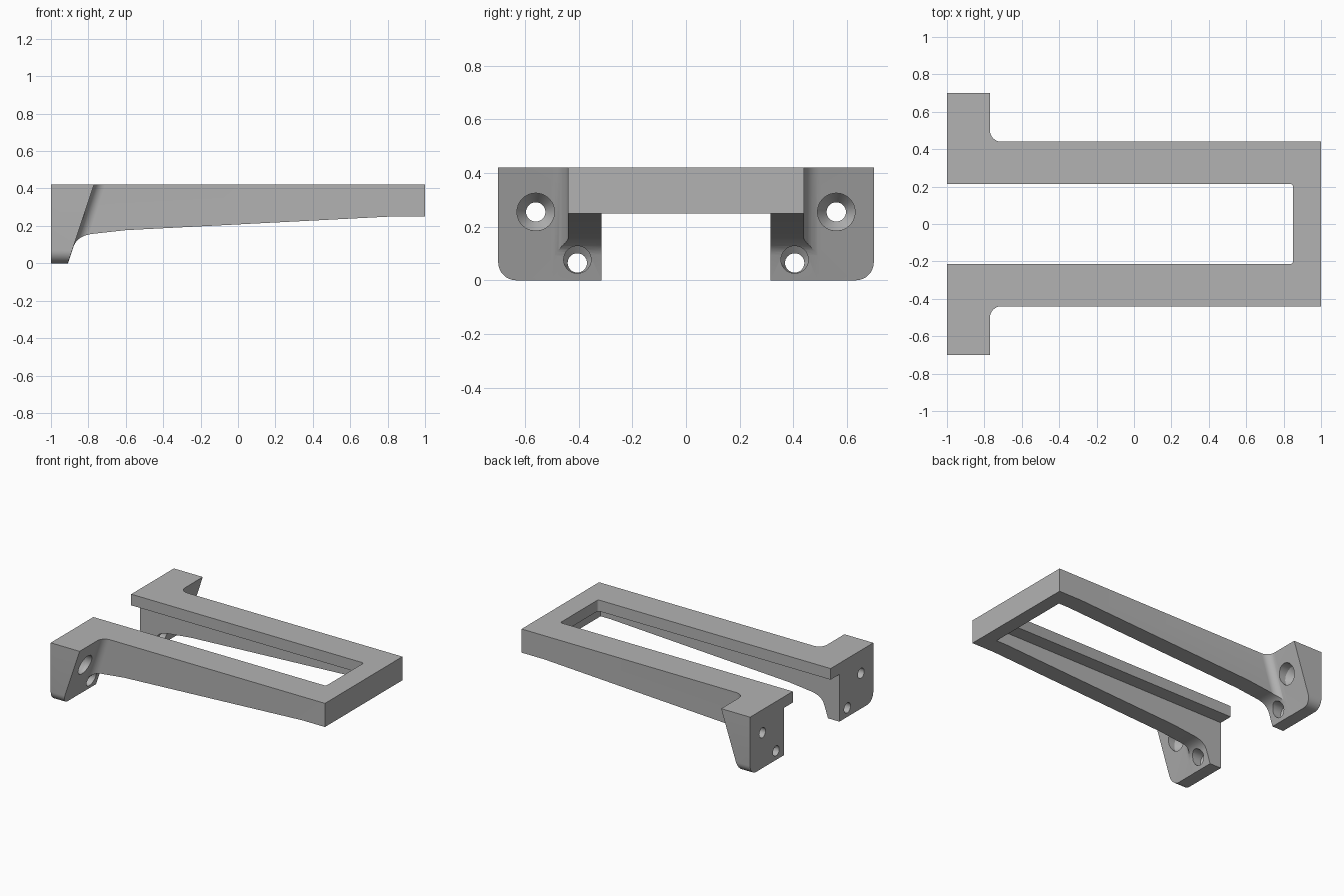
import bpy, bmesh, math
from mathutils import Vector

cube = bpy.data.objects.get("Cube")
if cube:
    bpy.data.objects.remove(cube, do_unlink=True)

HEIGHT, LEAN = 0.42, 0.14          # overall height, slope of the ear faces
ARM_OUT, ARM_IN, LIP_IN, EAR_OUT = 0.44, 0.315, 0.215, 0.70

grey = bpy.data.materials.new("plain grey")
grey.use_nodes = True
grey.diffuse_color = (0.45, 0.45, 0.45, 1)
grey.node_tree.nodes["Principled BSDF"].inputs["Base Color"].default_value = (0.45, 0.45, 0.45, 1)


def arc(cx, cy, r, start, end, steps=8):
    angles = [math.radians(start + (end - start) * i / steps) for i in range(steps + 1)]
    return [(cx + r * math.cos(a), cy + r * math.sin(a)) for a in angles]


def make(name, bm):
    bmesh.ops.recalc_face_normals(bm, faces=bm.faces)
    mesh = bpy.data.meshes.new(name)
    bm.to_mesh(mesh)
    bm.free()
    mesh.materials.append(grey)
    obj = bpy.data.objects.new(name, mesh)
    bpy.context.collection.objects.link(obj)
    return obj


def loft(bm, rings):
    """Closed solid through rings of equal length."""
    rows = [[bm.verts.new(p) for p in ring] for ring in rings]
    n = len(rows[0])
    for a, b in zip(rows, rows[1:]):
        for i in range(n):
            bm.faces.new((a[i], a[(i + 1) % n], b[(i + 1) % n], b[i]))
    bm.faces.new(rows[0])
    bm.faces.new(rows[-1])


def cut(target, bm):
    cutter = make("cutter", bm)
    cutter.hide_render = True
    mod = target.modifiers.new("cut", "BOOLEAN")
    mod.operation, mod.solver, mod.object = "DIFFERENCE", "EXACT", cutter
    bpy.context.view_layer.objects.active = target
    bpy.ops.object.modifier_apply(modifier=mod.name)
    bpy.data.objects.remove(cutter, do_unlink=True)


# Plan outline of half the frame, mirrored into a U with two ears
half = arc(0.835, LIP_IN - 0.015, 0.015, 0, 90, 4)
half += [(-1, LIP_IN), (-1, EAR_OUT), (-0.77, EAR_OUT)]
half += arc(-0.71, ARM_OUT + 0.06, 0.06, 180, 270)
half += [(1, ARM_OUT)]
plan = half + [(x, -y) for x, y in reversed(half)]


def lean(x):
    return x - LEAN if -0.99 < x < -0.5 else x


bm = bmesh.new()
loft(bm, [[(lean(x), y, 0) for x, y in plan], [(x, y, HEIGHT) for x, y in plan]])
# Rounded lower outer corners of the ears
corners = [e for e in bm.edges
           if all(v.co.z < 0.01 and abs(v.co.y) > EAR_OUT - 0.01 for v in e.verts)]
bmesh.ops.bevel(bm, geom=corners, offset=0.068, segments=8, profile=0.5, affect="EDGES")
frame = make("mounting_frame", bm)

# Tapered underside of the arms, curving down into the ears
lower = Vector((-0.909 - 0.02, -0.06))
under = [tuple(lower), (-0.878, 0.093)]
p0, p1, p2 = Vector((-0.878, 0.093)), Vector((-0.857, 0.147)), Vector((-0.78, 0.157))
under += [tuple(p0 * (1 - t) ** 2 + p1 * 2 * t * (1 - t) + p2 * t * t)
          for t in [i / 8 for i in range(1, 9)]]
under += [(-0.6, 0.177), (0.82, 0.25), (1.2, 0.25), (1.2, -0.06)]
bm = bmesh.new()
loft(bm, [[(x, y, z) for x, z in under] for y in (-1, 1)])
cut(frame, bm)

# Rebate below the inner lip
bm = bmesh.new()
rect = [(-1.1, -ARM_IN), (0.9, -ARM_IN), (0.9, ARM_IN), (-1.1, ARM_IN)]
loft(bm, [[(x, y, z) for x, y in rect] for z in (-0.1, 0.34)])
cut(frame, bm)

# Countersunk screw holes through the ears
upper_hole = [(-1.1, 0.036), (-0.92, 0.036), (-0.87, 0.07), (-0.6, 0.07)]
lower_hole = [(-1.1, 0.036), (-0.965, 0.036), (-0.945, 0.051), (-0.6, 0.051)]
for side in (-1, 1):
    for y, z, rise, steps in ((0.56, 0.255, 0, upper_hole), (0.405, 0.065, 0.012, lower_hole)):
        bm = bmesh.new()
        loft(bm, [[(x, side * y + a, b + (rise if r > 0.04 else 0))
                   for a, b in arc(0, z, r, 0, 360, 32)[:-1]] for x, r in steps])
        cut(frame, bm)

bpy.ops.object.select_all(action="DESELECT")
frame.select_set(True)
bpy.context.view_layer.objects.active = frame
bpy.ops.object.shade_smooth_by_angle(angle=math.radians(25))
